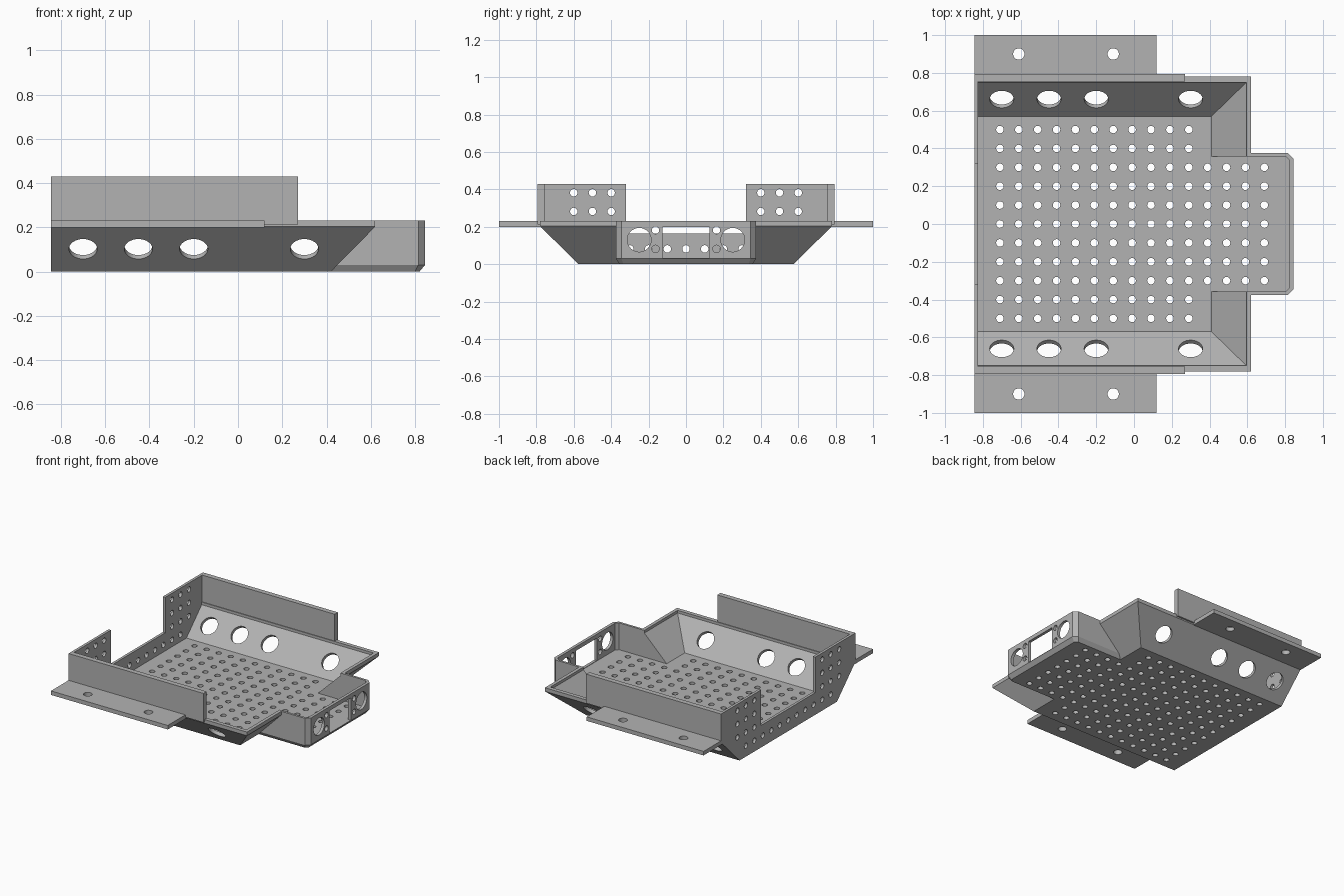
import bpy, bmesh, math
from mathutils import Matrix, Vector

cube = bpy.data.objects.get("Cube")
if cube:
    bpy.data.objects.remove(cube, do_unlink=True)

grey = bpy.data.materials.new("plain_grey")
grey.use_nodes = True
GREY = (0.45, 0.45, 0.45, 1)
grey.diffuse_color = GREY
grey.node_tree.nodes["Principled BSDF"].inputs["Base Color"].default_value = GREY


def finish(bm, name):
    bmesh.ops.recalc_face_normals(bm, faces=bm.faces)
    mesh = bpy.data.meshes.new(name)
    bm.to_mesh(mesh)
    bm.free()
    mesh.materials.append(grey)
    ob = bpy.data.objects.new(name, mesh)
    bpy.context.collection.objects.link(ob)
    return ob


def rect(x0, x1, y):
    return [(x0, -y), (x1, -y), (x1, y), (x0, y)]


def clipped(x0, x1, y, c):
    """Rectangle with its two +x corners chamfered."""
    return [(x0, -y), (x1 - c, -y), (x1, c - y), (x1, y - c), (x1 - c, y), (x0, y)]


def loft(name, layers):
    """Solid through stacked outlines, each given as (z, points)."""
    bm = bmesh.new()
    rings = [[bm.verts.new((x, y, z)) for x, y in pts] for z, pts in layers]
    n = len(rings[0])
    bm.faces.new(rings[0])
    bm.faces.new(rings[-1])
    for a, b in zip(rings, rings[1:]):
        for i in range(n):
            j = (i + 1) % n
            bm.faces.new((a[i], a[j], b[j], b[i]))
    return finish(bm, name)


def box(name, x0, x1, y0, y1, z0, z1):
    y0, y1 = sorted((y0, y1))
    pts = [(x0, y0), (x1, y0), (x1, y1), (x0, y1)]
    return loft(name, [(z0, pts), (z1, pts)])


def drill(bm, centre, axis, radius, length, sides=16):
    turn = Vector((0, 0, 1)).rotation_difference(Vector(axis)).to_matrix().to_4x4()
    bmesh.ops.create_cone(bm, cap_ends=True, segments=sides, radius1=radius,
                          radius2=radius, depth=length,
                          matrix=Matrix.Translation(centre) @ turn)


def boolean(ob, other, operation, keep=False):
    mod = ob.modifiers.new("cut", "BOOLEAN")
    mod.operation = operation
    mod.solver = "EXACT"
    mod.object = other
    bpy.context.view_layer.objects.active = ob
    bpy.ops.object.modifier_apply(modifier=mod.name)
    if not keep:
        bpy.data.objects.remove(other, do_unlink=True)


BACK, RIM = -0.845, 0.23

# Tray shell: sloped body with a straight-sided front extension, hollowed out
tray = loft("tray", [(0, rect(BACK, 0.42, 0.575)),
                     (0.203, rect(BACK, 0.62, 0.78)),
                     (RIM, rect(BACK, 0.62, 0.78))])
nose = loft("nose", [(0, clipped(0, 0.82, 0.355, 0.02)),
                     (0.03, clipped(0, 0.845, 0.375, 0.03)),
                     (RIM, clipped(0, 0.845, 0.375, 0.03))])
boolean(tray, nose, "UNION")
cavity = loft("cavity", [(0.03, rect(-0.825, 0.41, 0.57)),
                         (0.21, rect(-0.825, 0.595, 0.75)),
                         (0.5, rect(-0.825, 0.595, 0.75))])
nose_cavity = loft("nose_cavity", [(0.03, clipped(0, 0.823, 0.358, 0.02)),
                                   (0.5, clipped(0, 0.823, 0.358, 0.02))])
boolean(cavity, nose_cavity, "UNION")
boolean(tray, cavity, "DIFFERENCE")

# Low gap in the back wall and the window in the nose
boolean(tray, box("gap", -0.9, -0.8, -0.32, 0.32, 0.165, 0.5), "DIFFERENCE")
boolean(tray, box("window", 0.78, 0.9, -0.125, 0.125, 0.033, 0.2), "DIFFERENCE")

# Drilled holes
bm = bmesh.new()
for i in range(15):
    reach = 5 if i < 11 else 3
    for j in range(-reach, reach + 1):
        drill(bm, (i / 10 - 0.71, j / 10, 0.015), (0, 0, 1), 0.02, 0.06)
for j in range(-5, 6):
    drill(bm, (-0.835, j / 10, 0.082), (1, 0, 0), 0.02, 0.06)
for s in (-1, 1):
    for j in (4, 5, 6):
        for z in (0.182, 0.282, 0.382):
            drill(bm, (-0.835, s * j / 10, z), (1, 0, 0), 0.02, 0.06)
    for x in (-0.7, -0.45, -0.2, 0.3):
        drill(bm, (x, s * 0.67, 0.11), (0, s, -1), 0.064, 0.1, 32)
    drill(bm, (0.835, s * 0.25, 0.13), (1, 0, 0), 0.064, 0.08, 32)
    for z in (0.082, 0.182):
        drill(bm, (0.835, s * 0.163, z), (1, 0, 0), 0.02, 0.08)
    for x in (-0.61, -0.11):
        drill(bm, (x, s * 0.9, 0.215), (0, 0, 1), 0.03, 0.08, 24)
holes = finish(bm, "holes")
boolean(tray, holes, "DIFFERENCE", keep=True)
parts = [tray]

# Tall side walls, back panels and mounting flanges, on both sides
for side, s in (("left", 1), ("right", -1)):
    y = s * 0.755
    wall = box("side_wall_" + side, BACK, 0.27, y, s * 0.793, 0.213, 0.43)
    panel = box("back_panel_" + side, BACK, -0.825, s * 0.32, y, RIM, 0.43)
    flange = box("flange_" + side, BACK, 0.12, s * 0.78, s, 0.2, RIM)
    for ob in (panel, flange):
        boolean(ob, holes, "DIFFERENCE", keep=True)
    parts += [wall, panel, flange]
bpy.data.objects.remove(holes, do_unlink=True)

# Smooth hole walls, sharp plate edges
bpy.ops.object.select_all(action="DESELECT")
for ob in parts:
    ob.select_set(True)
bpy.context.view_layer.objects.active = tray
bpy.ops.object.shade_smooth_by_angle(angle=math.radians(30))
